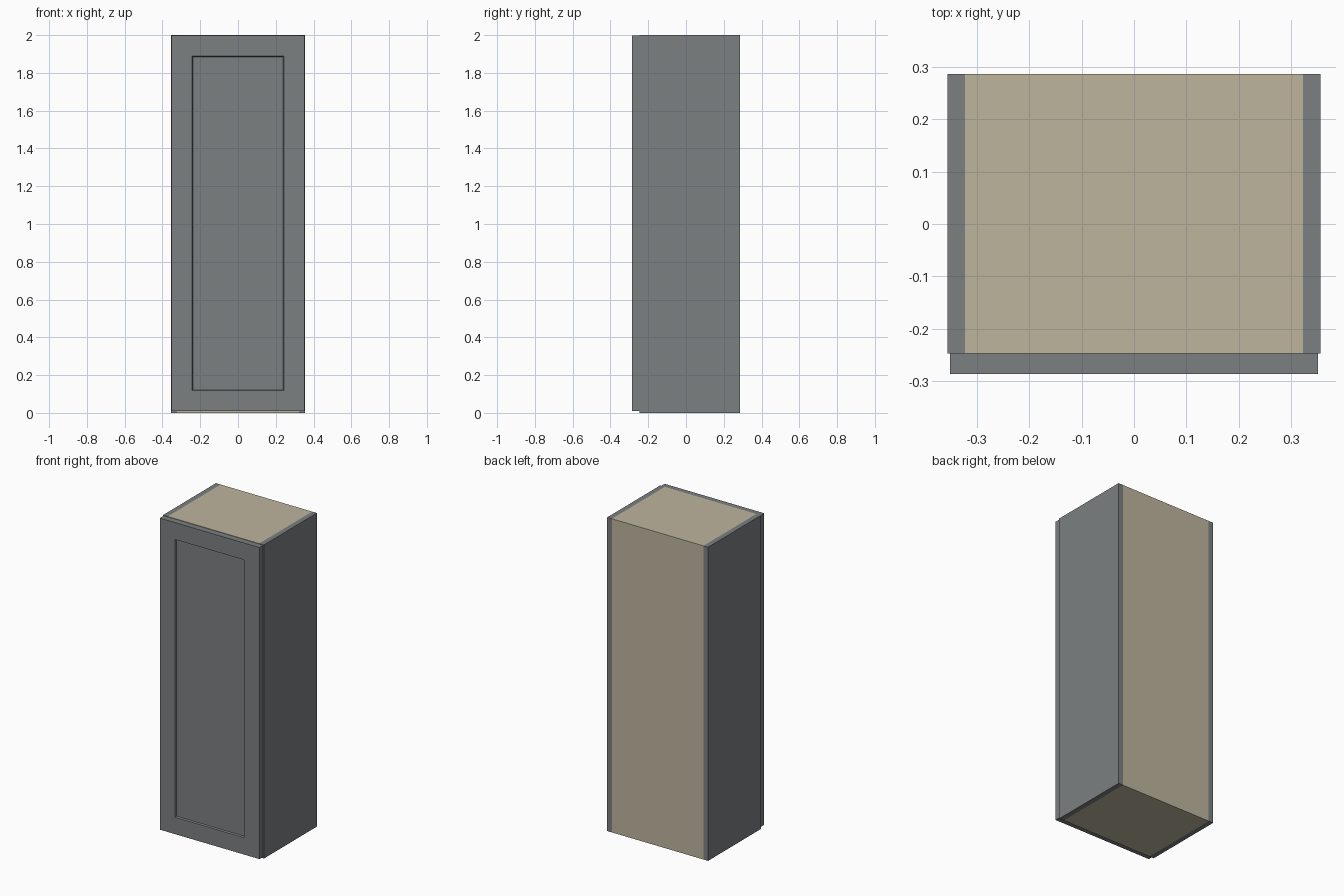
import bpy, bmesh

if "Cube" in bpy.data.objects:
    bpy.data.objects.remove(bpy.data.objects["Cube"])


def material(name, rgb):
    m = bpy.data.materials.new(name)
    m.diffuse_color = (*rgb, 1)
    m.use_nodes = True
    m.node_tree.nodes["Principled BSDF"].inputs["Base Color"].default_value = m.diffuse_color
    return m


GREY = material("grey_paint", (0.2, 0.215, 0.22))
BEIGE = material("beige_board", (0.51, 0.46, 0.34))


def board(name, lo, hi, mat):
    """Box spanning two opposite corners."""
    bm = bmesh.new()
    bmesh.ops.create_cube(bm, size=1)
    for v in bm.verts:
        v.co = [lo[i] if v.co[i] < 0 else hi[i] for i in range(3)]
    mesh = bpy.data.meshes.new(name)
    bm.to_mesh(mesh)
    bm.free()
    mesh.materials.append(mat)
    ob = bpy.data.objects.new(name, mesh)
    bpy.context.collection.objects.link(ob)
    return ob


W, INNER, FRONT, BACK, H, T = 0.356, 0.323, -0.247, 0.286, 2.0, 0.034

# Side panels
board("left_side", (-W, FRONT, 0), (-INNER, BACK, H), GREY)
board("right_side", (INNER, FRONT, 0), (W, BACK, H), GREY)

# Carcass boards between the sides
board("bottom_board", (-INNER, FRONT, 0), (INNER, BACK, T), BEIGE)
board("top_board", (-INNER, FRONT, H - T), (INNER, BACK, H), BEIGE)
board("back_board", (-INNER, BACK - T, T), (INNER, BACK, H - T), BEIGE)

# Door with a recessed centre panel
door = board("door", (-0.351, -0.286, 0.01), (0.351, FRONT, 1.997), GREY)
bm = bmesh.new()
bm.from_mesh(door.data)
bm.normal_update()
face = min(bm.faces, key=lambda f: f.calc_center_median().y)
bmesh.ops.inset_region(bm, faces=[face], thickness=0.108, use_even_offset=True)
bmesh.ops.inset_region(bm, faces=[face], thickness=0.004, depth=-0.01, use_even_offset=True)
bm.to_mesh(door.data)
bm.free()
